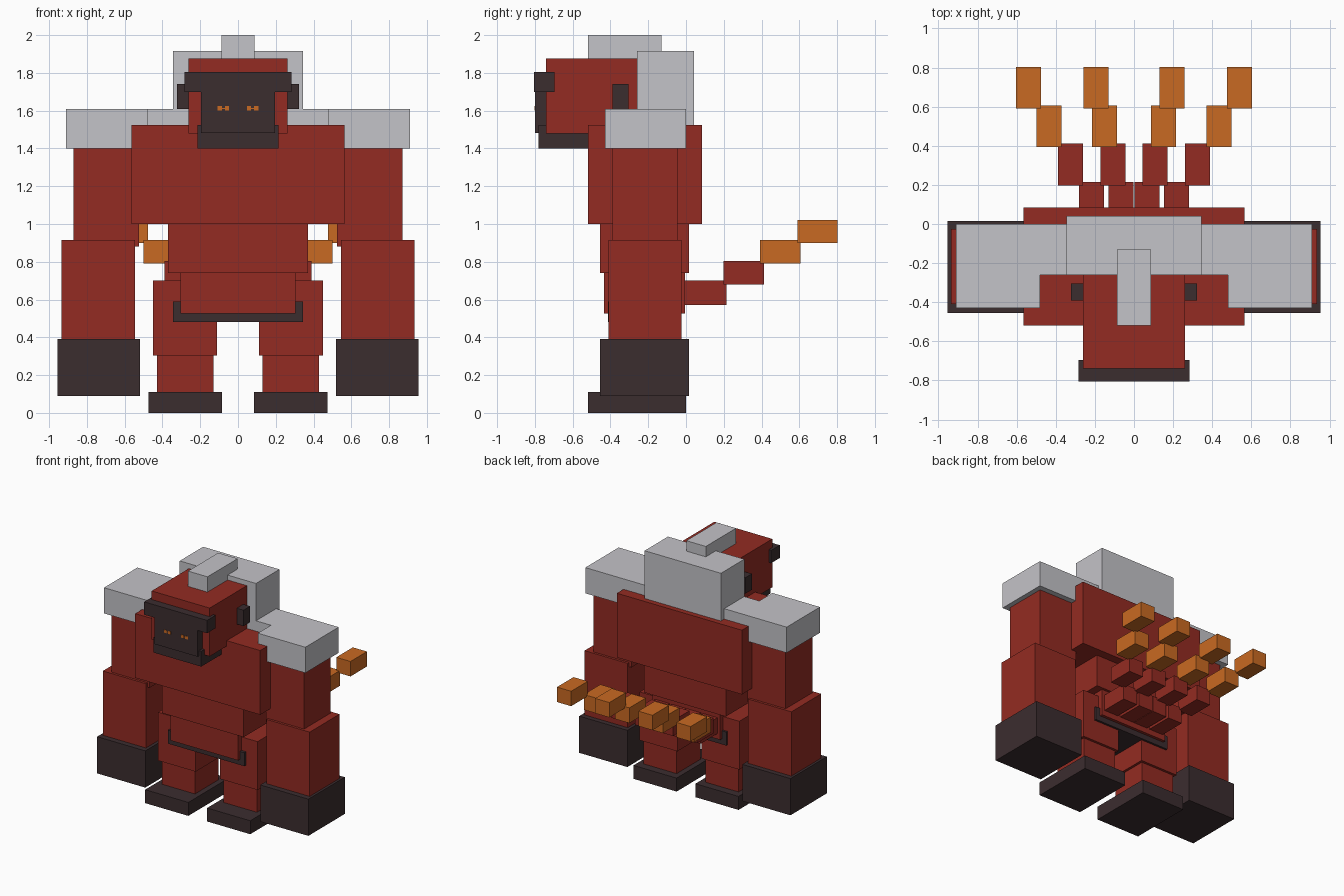
import bpy


def material(name, rgb):
    m = bpy.data.materials.new(name)
    m.diffuse_color = (*rgb, 1.0)
    return m


RED = material("dark_red", (0.292, 0.024, 0.016))
GREY = material("silver_grey", (0.552, 0.546, 0.577))
DARK = material("dark_brown", (0.044, 0.026, 0.028))
ORANGE = material("orange", (0.584, 0.144, 0.016))


def box(name, mat, x, y, z):
    """Axis-aligned box from (low, high) ranges."""
    bpy.ops.mesh.primitive_cube_add(
        size=1, location=[(a + b) / 2 for a, b in (x, y, z)])
    ob = bpy.context.object
    ob.name = name
    ob.scale = [b - a for a, b in (x, y, z)]
    bpy.ops.object.transform_apply(location=False, rotation=False, scale=True)
    ob.data.materials.append(mat)


def centred(name, mat, half, y, z):
    box(name, mat, (-half, half), y, z)


def pair(name, mat, x, y, z):
    box(name + "_left", mat, x, y, z)
    box(name + "_right", mat, (-x[1], -x[0]), y, z)


# Torso
centred("chest", RED, 0.565, (-0.52, 0.085), (1.0, 1.525))
centred("abdomen", RED, 0.37, (-0.455, 0.015), (0.74, 1.0))
centred("pelvis", RED, 0.305, (-0.435, -0.005), (0.525, 0.74))
centred("pelvis_trim", DARK, 0.345, (-0.412, -0.028), (0.48, 0.59))

# Silver mane and shoulders
centred("mane", GREY, 0.345, (-0.26, 0.042), (1.42, 1.915))
centred("yoke", GREY, 0.48, (-0.26, 0.0), (1.4, 1.61))
centred("crest", GREY, 0.088, (-0.52, -0.13), (1.875, 2.0))
pair("shoulder", GREY, (0.48, 0.91), (-0.43, 0.0), (1.4, 1.61))

# Arms
pair("upper_arm", RED, (0.525, 0.87), (-0.39, -0.045), (0.88, 1.4))
pair("forearm", RED, (0.545, 0.935), (-0.41, -0.025), (0.39, 0.915))
pair("hand", DARK, (0.52, 0.955), (-0.455, 0.015), (0.09, 0.39))

# Legs
pair("thigh", RED, (0.11, 0.45), (-0.39, -0.045), (0.305, 0.70))
pair("shin", RED, (0.13, 0.43), (-0.37, -0.065), (0.11, 0.31))
pair("foot", DARK, (0.085, 0.475), (-0.52, 0.0), (0.0, 0.11))

# Head
centred("head", RED, 0.262, (-0.74, -0.26), (1.48, 1.875))
centred("brow", DARK, 0.284, (-0.805, -0.695), (1.70, 1.805))
centred("face", DARK, 0.195, (-0.80, -0.73), (1.482, 1.71))
centred("jaw", DARK, 0.215, (-0.782, -0.48), (1.4, 1.525))
pair("ear", DARK, (0.255, 0.323), (-0.39, -0.305), (1.61, 1.74))

# Eyes: two small squares joined by a thin bar
pair("eye_inner", ORANGE, (0.047, 0.070), (-0.803, -0.799), (1.60, 1.624))
pair("eye_outer", ORANGE, (0.085, 0.108), (-0.803, -0.799), (1.60, 1.624))
pair("eye_bar", ORANGE, (0.070, 0.085), (-0.802, -0.799), (1.609, 1.615))

# Four tails fanning outwards and up; each row: inner x, outer x, y range, z range
rows = [
    (RED, 0.066, 0.217, (-0.01, 0.215), (0.57, 0.70)),
    (RED, 0.107, 0.325, (0.198, 0.412), (0.68, 0.805)),
    (ORANGE, 0.152, 0.435, (0.393, 0.607), (0.79, 0.915)),
    (ORANGE, 0.195, 0.54, (0.59, 0.803), (0.90, 1.022)),
]
for i, (mat, inner, outer, y, z) in enumerate(rows, 1):
    for label, cx in (("inner", inner), ("outer", outer)):
        pair(f"tail_{label}_{i}", mat, (cx - 0.064, cx + 0.064), y, z)
